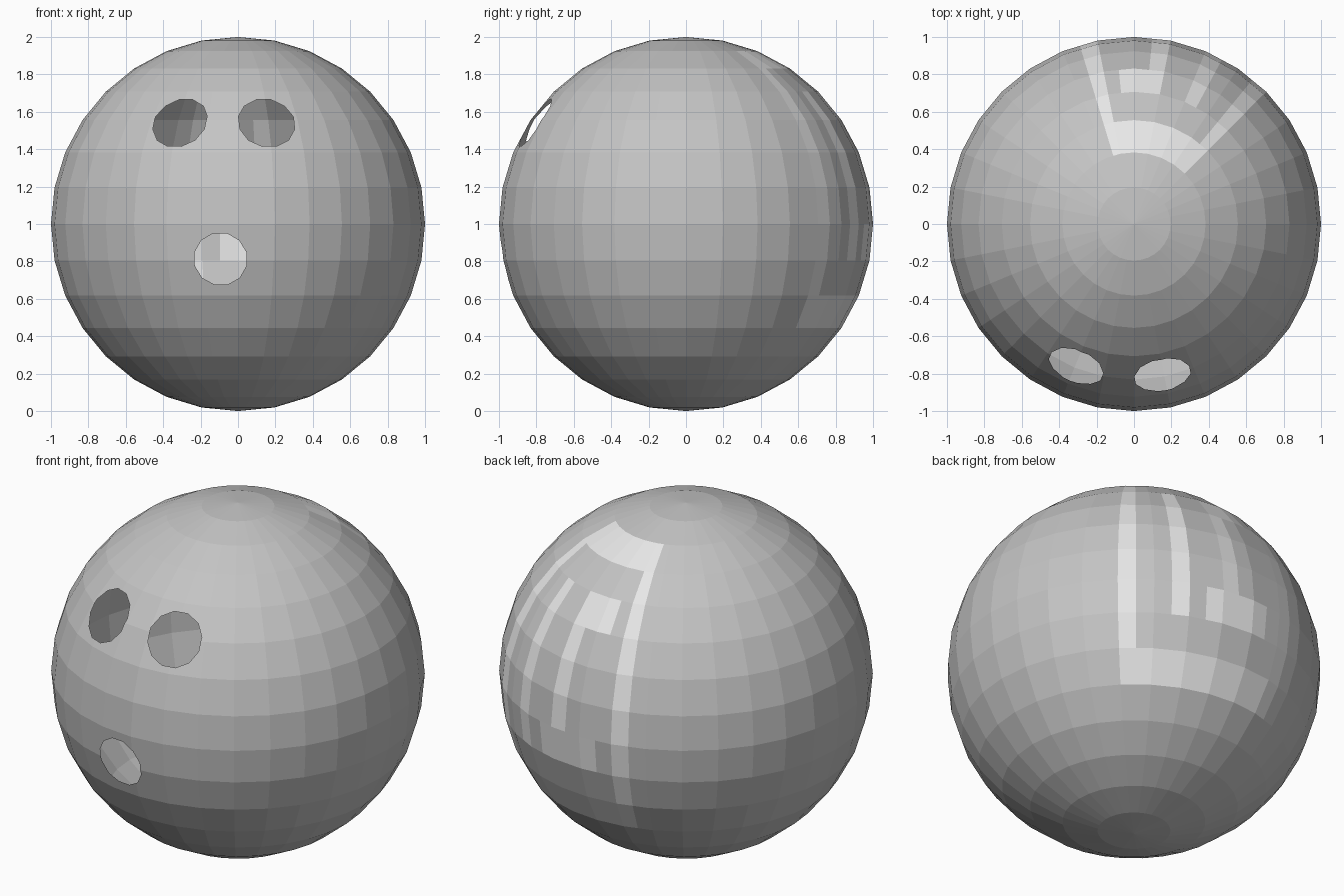
import bpy, bmesh, math
from mathutils import Vector

if "Cube" in bpy.data.objects:
    bpy.data.objects.remove(bpy.data.objects["Cube"])

def material(name, v):
    m = bpy.data.materials.new(name)
    m.diffuse_color = (v, v, v, 1)
    m.use_nodes = True
    m.node_tree.nodes["Principled BSDF"].inputs["Base Color"].default_value = m.diffuse_color
    return m

bm = bmesh.new()
bmesh.ops.create_uvsphere(bm, u_segments=32, v_segments=16, radius=1)

STEP = 11.25
# Split the back columns in half where the inlaid panel needs narrow strips
for a in (-1.5, -0.5, 0.5, 1.5, 2.5, 3.5):
    t = math.radians(a * STEP)
    back = [f for f in bm.faces if f.calc_center_median().y > 0]
    geom = back + list({e for f in back for e in f.edges}) + list({v for f in back for v in f.verts})
    bmesh.ops.bisect_plane(bm, geom=geom, dist=1e-5, plane_co=(0, 0, 0),
                           plane_no=(math.cos(t), -math.sin(t), 0))

# Inlaid panel: (azimuth min, max, latitude min, max) in grid steps
blocks = [(-1.5, 4, 5, 6), (-1.5, 4, -3, -2),          # frame top and bottom
          (-1.5, -1, -3, 6), (3.5, 4, -3, 6),          # frame sides
          (2, 2.5, -1, 4),                             # inner strip
          (-0.5, 1, 3, 4), (-0.5, 1.5, -1, 0), (0.5, 1, 0, 3)]
for f in bm.faces:
    c = f.calc_center_median()
    az = math.degrees(math.atan2(c.x, c.y)) / STEP
    lat = math.degrees(math.atan2(c.z, math.hypot(c.x, c.y))) / STEP
    if any(a < az < b and lo < lat < hi for a, b, lo, hi in blocks):
        f.material_index = 1

# Finger holes: trim the thin shell with a ring of planes and drop the inside
def cut_hole(x, z, r, sides=12):
    n = Vector((x, -math.sqrt(1 - x * x - z * z), z))
    u = n.cross(Vector((0, 0, 1))).normalized()
    w = n.cross(u)
    dirs = [u * math.cos(2 * math.pi * i / sides) + w * math.sin(2 * math.pi * i / sides)
            for i in range(sides)]
    for d in dirs:
        near = [f for f in bm.faces
                if (f.calc_center_median() - n).length < 0.36]
        geom = near + list({e for f in near for e in f.edges}) + list({v for f in near for v in f.verts})
        bmesh.ops.bisect_plane(bm, geom=geom, dist=1e-5, plane_co=n + d * r, plane_no=d)
    inside = []
    for f in bm.faces:
        c = f.calc_center_median()
        if c.dot(n) > 0 and all((c - n).dot(d) < r for d in dirs):
            inside.append(f)
    bmesh.ops.delete(bm, geom=inside, context='FACES')

cut_hole(-0.315, 0.55, 0.149)
cut_hole(0.155, 0.55, 0.149)
cut_hole(-0.095, -0.19, 0.139)

bmesh.ops.translate(bm, verts=bm.verts, vec=(0, 0, 1))
me = bpy.data.meshes.new("ball_shell")
bm.to_mesh(me)
bm.free()
me.materials.append(material("mid grey", 0.55))
me.materials.append(material("light grey inlay", 0.8))
ob = bpy.data.objects.new("ball_shell", me)
bpy.context.collection.objects.link(ob)
